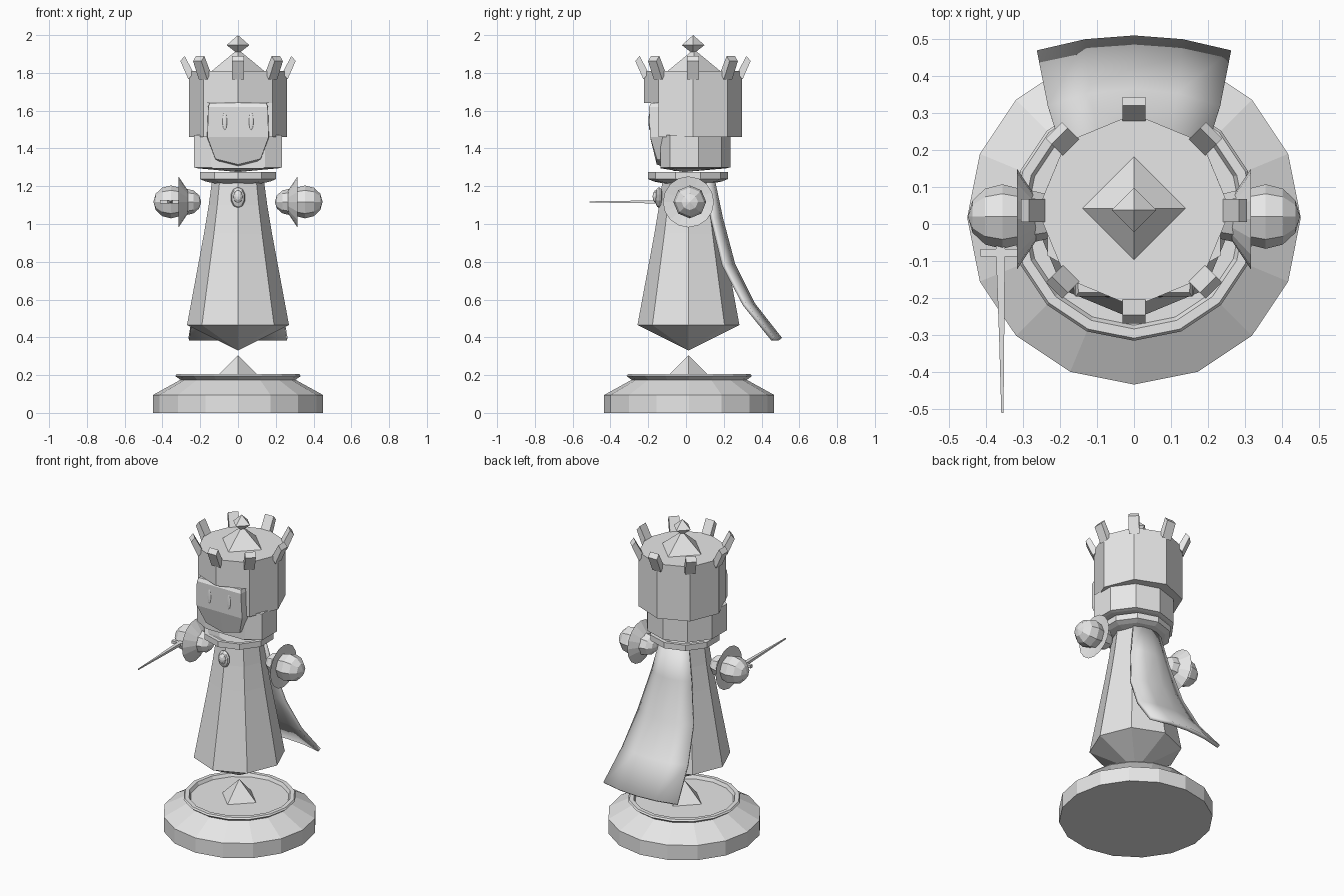
import bpy, bmesh, math
from mathutils import Matrix, Vector

if "Cube" in bpy.data.objects:
    bpy.data.objects.remove(bpy.data.objects["Cube"])

stone = bpy.data.materials.new("stone_grey")
stone.diffuse_color = (0.8, 0.8, 0.8, 1)
stone.use_nodes = True
stone.node_tree.nodes["Principled BSDF"].inputs["Base Color"].default_value = stone.diffuse_color


def make(name, bm, smooth=False):
    bmesh.ops.recalc_face_normals(bm, faces=bm.faces)
    me = bpy.data.meshes.new(name)
    bm.to_mesh(me)
    bm.free()
    me.materials.append(stone)
    for p in me.polygons:
        p.use_smooth = smooth
    ob = bpy.data.objects.new(name, me)
    bpy.context.collection.objects.link(ob)
    return ob


def loft(name, rings, smooth=False):
    """Skin a stack of closed rings; end rings are capped."""
    bm = bmesh.new()
    vs = [[bm.verts.new(p) for p in r] for r in rings]
    n = len(rings[0])
    for a, b in zip(vs, vs[1:]):
        for i in range(n):
            j = (i + 1) % n
            bm.faces.new((a[i], a[j], b[j], b[i]))
    bm.faces.new(vs[0])
    bm.faces.new(vs[-1])
    bmesh.ops.remove_doubles(bm, verts=bm.verts, dist=0.0005)
    return make(name, bm, smooth)


def ring(r, z, n, cy=0.0, front=-9.0):
    """Polygon with a corner on the -y axis; corners in front of 'front' are pulled back."""
    pts = []
    for i in range(n):
        a = -math.pi / 2 + 2 * math.pi * i / n
        pts.append((r * math.cos(a), max(cy + r * math.sin(a), front), z))
    return pts


def lathe(name, profile, n, cy=0.0, front=-9.0):
    return loft(name, [ring(r, z, n, cy, front) for r, z in profile])


def ball(name, loc, size, seg, rings, axis="Z"):
    bm = bmesh.new()
    bmesh.ops.create_uvsphere(bm, u_segments=seg, v_segments=rings, radius=1)
    if axis != "Z":
        rot = Matrix.Rotation(math.pi / 2, 4, "Y" if axis == "X" else "X")
        bmesh.ops.transform(bm, matrix=rot, verts=bm.verts)
    bmesh.ops.transform(bm, matrix=Matrix.Translation(loc) @ Matrix.Diagonal((*size, 1)), verts=bm.verts)
    return make(name, bm)


# Pedestal with a raised lip and a small spike
lathe("pedestal", [(0.45, 0), (0.45, 0.095), (0.305, 0.175), (0.332, 0.195),
                   (0.325, 0.205), (0.30, 0.205), (0.29, 0.185)], 16, 0.017)
lathe("pedestal_spike", [(0.12, 0.185), (0.0001, 0.305)], 4, 0.013)

# Floating robe and collar
lathe("robe", [(0.0001, 0.33), (0.27, 0.465), (0.18, 0.95), (0.155, 1.1), (0.138, 1.225)], 8, 0.013)
lathe("collar", [(0.13, 1.215), (0.18, 1.225), (0.212, 1.238), (0.212, 1.275),
                 (0.19, 1.275), (0.12, 1.24)], 10, 0.01)

# Brooch
ball("brooch_rim", (0, -0.143, 1.14), (0.04, 0.022, 0.055), 10, 6, "Y")
ball("brooch_gem", (0, -0.155, 1.145), (0.026, 0.022, 0.036), 8, 6, "Y")

# Cape: a flared curved sheet
bm = bmesh.new()
rows = []
for w, y, z, bow in [(0.10, 0.145, 1.22, 0.035), (0.14, 0.185, 1.03, 0.045), (0.195, 0.25, 0.785, 0.05),
                     (0.23, 0.355, 0.575, 0.045), (0.26, 0.50, 0.39, 0.04)]:
    rows.append([bm.verts.new((w * t, y - bow * t * t, z)) for t in (-1, -0.5, 0, 0.5, 1)])
for a, b in zip(rows, rows[1:]):
    for i in range(4):
        bm.faces.new((a[i], a[i + 1], b[i + 1], b[i]))
cape = make("cape", bm, True)
mod = cape.modifiers.new("thickness", "SOLIDIFY")
mod.thickness = 0.022
mod.offset = 0
bpy.context.view_layer.objects.active = cape
cape.select_set(True)
bpy.ops.object.shade_smooth_by_angle(angle=math.radians(40))

# Hair with the front trimmed for the face
lathe("hair", [(0.0001, 1.275), (0.225, 1.295), (0.245, 1.30), (0.245, 1.47)], 10, -0.01, -0.135)

# Face with a pointed chin
face = []
for w, y, z, dip in [(0.15, -0.185, 1.64, 0), (0.157, -0.196, 1.62, 0), (0.162, -0.19, 1.46, 0),
                     (0.12, -0.155, 1.345, 0.03), (0.04, -0.06, 1.285, 0.005)]:
    face.append([(-w - 0.008, 0.02, z), (-w, y, z), (0, y, z - dip), (w, y, z), (w + 0.008, 0.02, z)])
loft("face", face)

# Slim oval eyes
for s in (-1, 1):
    ball("eye", (s * 0.07, -0.193, 1.545), (0.012, 0.005, 0.05), 12, 6, "Y")

# Crown: full band above, opened at the front below
CY = 0.037
lathe("crown_top", [(0.26, 1.64), (0.26, 1.81)], 8, CY)
loft("crown_sides", [ring(0.26, z, 8, CY)[1:] for z in (1.46, 1.64)])
for i in range(8):
    rot = Matrix.Translation((0, CY, 0)) @ Matrix.Rotation(i * math.pi / 4, 4, "Z")
    prof = [(0.235, 1.80), (0.262, 1.765), (0.305, 1.862), (0.283, 1.89)]
    loft("crown_point", [[rot @ Vector((x, -r, z)) for r, z in prof] for x in (-0.031, 0.031)])
lathe("crown_peak", [(0.145, 1.805), (0.0001, 1.925)], 4, 0.042)
lathe("crown_finial", [(0.0001, 1.90), (0.06, 1.947), (0.0001, 2.0)], 4, 0.038)

# Floating hands with flared cuffs
for s in (-1, 1):
    ball("hand", (s * 0.355, 0.02, 1.117), (0.093, 0.087, 0.087), 8, 6, "X")
    ball("wrist", (s * 0.275, 0.02, 1.117), (0.08, 0.07, 0.07), 8, 6, "X")
    loft("cuff", [[(s * x, 0.013 + r * math.cos(k * math.pi / 8), 1.117 + r * math.sin(k * math.pi / 8))
                   for k in range(16)] for x, r in [(0.305, 0.07), (0.315, 0.135), (0.265, 0.06)]])

# Thin blade and crossguard in the left-side hand
def bar(name, stations):
    loft(name, [[(x + a * hx, y, 1.117 + b * hz) for a, b in ((-1, -1), (1, -1), (1, 1), (-1, 1))]
                for x, y, hx, hz in stations])


bar("blade", [(-0.36, 0.0, 0.012, 0.01), (-0.36, -0.09, 0.012, 0.009),
              (-0.357, -0.3, 0.007, 0.006), (-0.355, -0.51, 0.003, 0.003)])
bar("crossguard", [(-0.362, -0.068, 0.052, 0.009), (-0.362, -0.088, 0.052, 0.009)])
